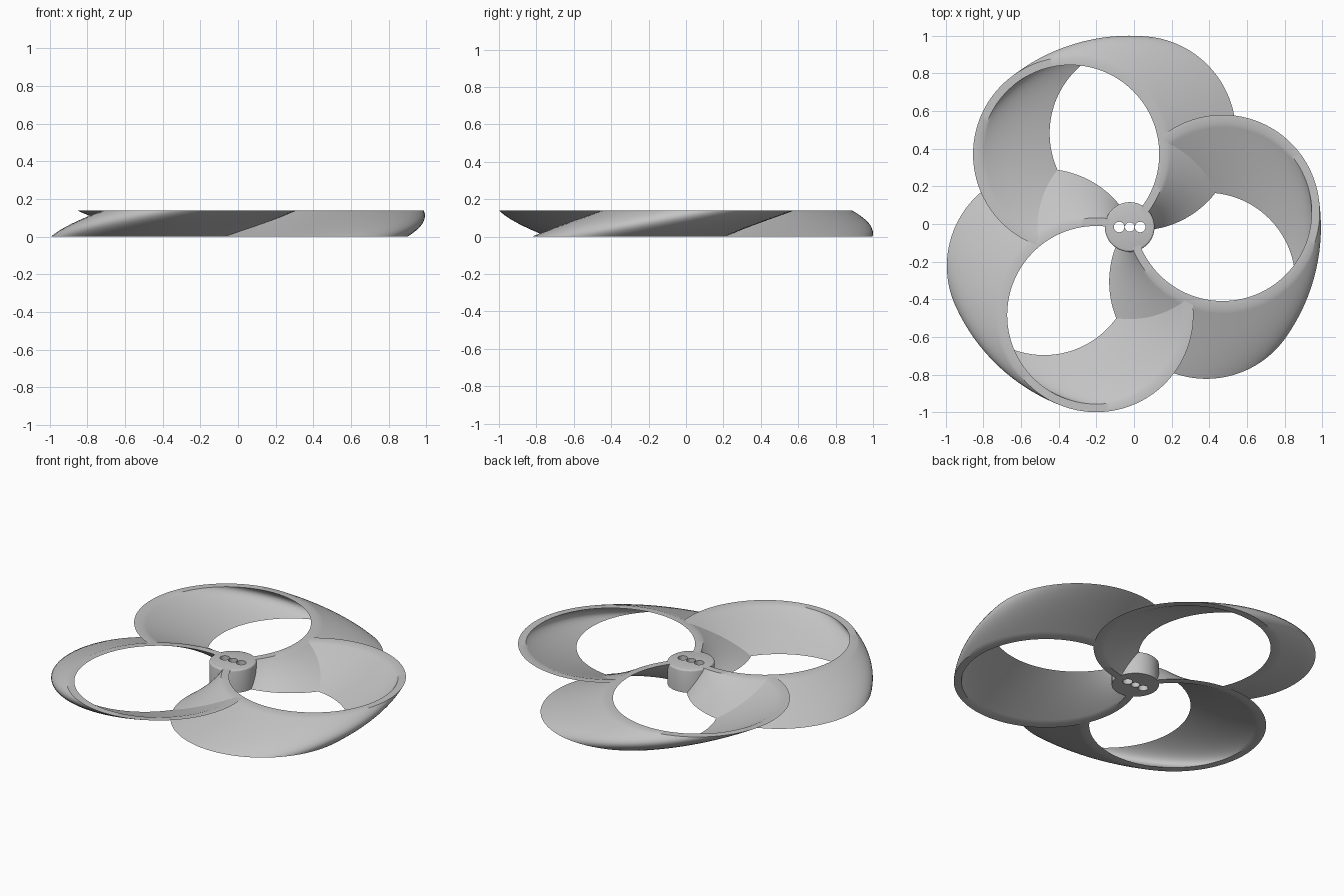
import bpy, bmesh
from math import sin, cos, radians
from mathutils import Matrix, Vector

cube = bpy.data.objects.get("Cube")
if cube:
    bpy.data.objects.remove(cube, do_unlink=True)

HUB = Vector((-0.023, -0.016, 0))
HEIGHT = 0.14
HUB_R = 0.132
OFFSET = 0.5                     # hub axis to ring centre
R_OUT, R_IN = 0.516, 0.473
ANGLE_BOTTOM, TWIST = -35.5, 44.7
LAYERS, STEPS = 16, 96

grey = bpy.data.materials.new("light_grey")
grey.use_nodes = True
color = (0.55, 0.55, 0.55, 1)
grey.diffuse_color = color
grey.node_tree.nodes["Principled BSDF"].inputs["Base Color"].default_value = color


def make_object(name, bm):
    bmesh.ops.recalc_face_normals(bm, faces=bm.faces)
    mesh = bpy.data.meshes.new(name)
    bm.to_mesh(mesh)
    bm.free()
    mesh.materials.append(grey)
    obj = bpy.data.objects.new(name, mesh)
    bpy.context.collection.objects.link(obj)
    return obj


def activate(obj):
    bpy.ops.object.select_all(action='DESELECT')
    obj.select_set(True)
    bpy.context.view_layer.objects.active = obj


def smooth(obj):
    activate(obj)
    bpy.ops.object.shade_smooth_by_angle(angle=radians(35))


def loop_blade(name, turn):
    """Open ring swept upward while twisting around the hub axis."""
    bm = bmesh.new()
    start, end = radians(192.5), radians(480)
    stations = []
    for s in range(STEPS + 1):
        t = start + (end - start) * s / STEPS
        section = []
        for radius, layers in ((R_OUT, range(LAYERS + 1)),
                               (R_IN, range(LAYERS, -1, -1))):
            for k in layers:
                f = k / LAYERS
                spin = Matrix.Rotation(radians(ANGLE_BOTTOM + TWIST * f + turn), 3, 'Z')
                p = Vector((OFFSET + radius * cos(t), radius * sin(t), HEIGHT * f))
                section.append(bm.verts.new(HUB + spin @ p))
        stations.append(section)
    n = len(stations[0])
    for a, b in zip(stations, stations[1:]):
        for i in range(n):
            j = (i + 1) % n
            bm.faces.new((a[i], a[j], b[j], b[i]))
    # end caps as strips of quads
    for sec in (stations[0], stations[-1]):
        for k in range(LAYERS):
            bm.faces.new((sec[k], sec[k + 1], sec[n - 2 - k], sec[n - 1 - k]))
    smooth(make_object(name, bm))


def cylinder(name, radius, z0, z1, x=0.0, top_bevel=0.0):
    bm = bmesh.new()
    place = Matrix.Translation(HUB + Vector((x, 0, (z0 + z1) / 2)))
    bmesh.ops.create_cone(bm, cap_ends=True, segments=64, radius1=radius,
                          radius2=radius, depth=z1 - z0, matrix=place)
    if top_bevel:
        rim = [e for e in bm.edges if all(v.co.z > z1 - 0.001 for v in e.verts)]
        bmesh.ops.bevel(bm, geom=rim, offset=top_bevel, segments=3,
                        profile=0.5, affect='EDGES')
    return make_object(name, bm)


# Three looped blades
for i in range(3):
    loop_blade(f"loop_blade_{i + 1}", 120 * i)

# Hub with three holes right through it
hub = cylinder("hub", HUB_R, 0, HEIGHT, top_bevel=0.01)
for x, r in ((-0.056, 0.028), (0, 0.025), (0.056, 0.028)):
    cutter = cylinder("hole_cutter", r, -0.1, HEIGHT + 0.1, x)
    cutter.hide_render = True
    cut = hub.modifiers.new("hole", 'BOOLEAN')
    cut.operation = 'DIFFERENCE'
    cut.solver = 'EXACT'
    cut.object = cutter
    activate(hub)
    bpy.ops.object.modifier_apply(modifier=cut.name)
    bpy.data.objects.remove(cutter, do_unlink=True)
smooth(hub)
